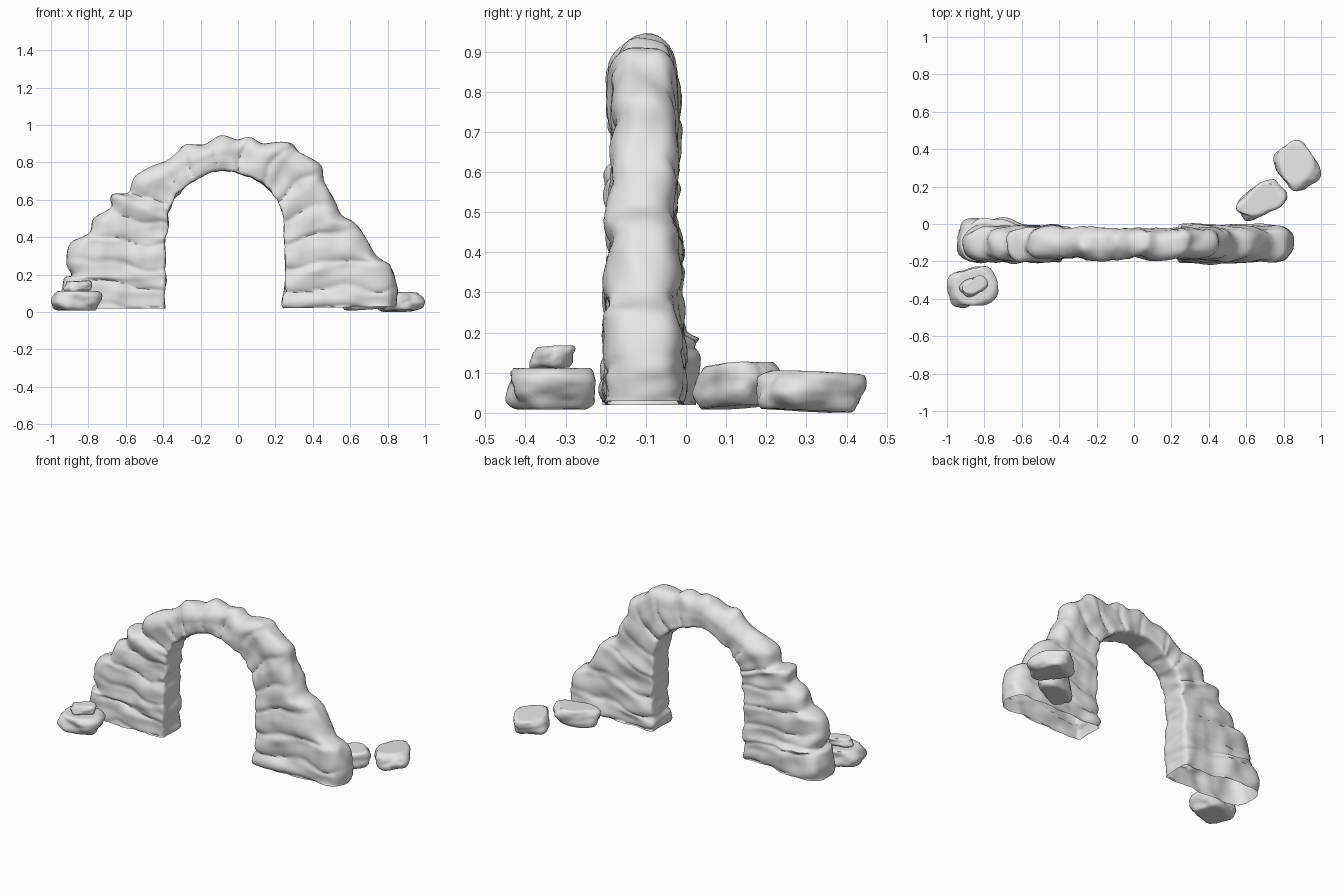
import bpy
import bmesh
import math
import random
from mathutils import Vector, noise

random.seed(4)
cube = bpy.data.objects.get("Cube")
if cube:
    bpy.data.objects.remove(cube, do_unlink=True)

stone = bpy.data.materials.new("pale grey stone")
stone.use_nodes = True
stone.diffuse_color = (0.8, 0.8, 0.8, 1)
stone.node_tree.nodes["Principled BSDF"].inputs["Base Color"].default_value = (0.8, 0.8, 0.8, 1)


def finish(bm, name, angle):
    """Turn a bmesh into a smooth shaded stone object."""
    bmesh.ops.recalc_face_normals(bm, faces=bm.faces)
    mesh = bpy.data.meshes.new(name)
    bm.to_mesh(mesh)
    bm.free()
    mesh.materials.append(stone)
    obj = bpy.data.objects.new(name, mesh)
    bpy.context.collection.objects.link(obj)
    bpy.ops.object.select_all(action="DESELECT")
    obj.select_set(True)
    bpy.context.view_layer.objects.active = obj
    bpy.ops.object.shade_smooth_by_angle(angle=math.radians(angle))
    return obj


def spline(points, s):
    """Smooth curve through the points, one unit of s per point."""
    last = len(points) - 1
    i = min(int(s), last - 1)
    t = s - i
    a, b, c, d = (points[max(0, min(last, i + k))] for k in (-1, 0, 1, 2))
    return b + 0.5 * t * (c - a + t * (2 * a - 5 * b + 4 * c - d + t * (3 * (b - c) + d - a)))


def smoothstep(t):
    t = max(0.0, min(1.0, t))
    return t * t * (3 - 2 * t)


# Courses of the arch: inner x, z and outer x, z, from one foot over to the other
courses = [
    (-.39, .02, -.94, .02), (-.395, .07, -.945, .1), (-.39, .12, -.925, .18),
    (-.385, .18, -.89, .2), (-.39, .24, -.92, .27), (-.385, .3, -.89, .37),
    (-.39, .36, -.8, .42), (-.385, .41, -.77, .5), (-.37, .47, -.685, .555),
    (-.375, .52, -.67, .63), (-.36, .56, -.585, .64), (-.34, .61, -.55, .73),
    (-.31, .64, -.43, .79), (-.27, .68, -.34, .83), (-.23, .7, -.28, .89),
    (-.16, .74, -.18, .9), (-.09, .755, -.09, .94), (-.03, .75, -.01, .92),
    (.03, .73, .06, .935), (.09, .71, .14, .9), (.14, .68, .27, .91),
    (.18, .64, .33, .86), (.21, .6, .43, .79), (.23, .56, .46, .7),
    (.25, .49, .51, .62), (.245, .42, .55, .52), (.25, .36, .64, .47),
    (.25, .3, .69, .38), (.255, .24, .75, .29), (.25, .18, .82, .24),
    (.25, .11, .85, .14), (.235, .07, .85, .08), (.24, .02, .84, .03),
]
inner = [Vector((c[0], c[1])) for c in courses]
outer = [Vector((c[2], c[3])) for c in courses]

STEPS = 6      # sections per course
FLAT = 24      # points along each broad face
CAP = 8        # points round half of the outer edge
MID_Y = -0.105


def half_profile(width, half):
    """Distance from the inner edge and half thickness, inner edge to outer edge."""
    cap = min(0.085, width * 0.45)
    points = [(0, half * k) for k in (0, 0.3, 0.6, 0.88)] + [(0.006, half * 0.97)]
    points += [(0.016 + (width - cap - 0.016) * k / FLAT, half) for k in range(FLAT)]
    for k in range(CAP + 1):
        a = math.pi / 2 * k / CAP
        points.append((width - cap + cap * math.sin(a), half * math.cos(a) ** 0.8))
    return points


def relief(d, s, side):
    """Uneven layered stonework on the broad faces."""
    layer = noise.noise(Vector((d * 6, s * 0.75, side * 9 + 3)))
    lump = noise.noise(Vector((d * 13, s * 0.4, side * 5 + 20)))
    joint = abs(math.sin(math.pi * (s / 2 + 0.4 * noise.noise(Vector((d * 5, s * 0.2, side))))))
    return 0.02 * layer + 0.010 * lump - 0.011 * (1 - joint) ** 3


# Arch wall, swept section by section and left open under the feet
bm = bmesh.new()
rings = []
for n in range((len(courses) - 1) * STEPS + 1):
    s = n / STEPS
    a, b = spline(inner, s), spline(outer, s)
    axis = (b - a).normalized()
    width = (b - a).length
    height = (a.y + b.y) / 2
    half = 0.099 - 0.018 * smoothstep(height / 0.7)
    profile = half_profile(width, half)
    # wide footing stone under the left end
    footing = smoothstep((3.2 - s) / 0.6)
    front = [(d, h, -1) for d, h in profile]
    back = [(d, h, 1) for d, h in profile[-2:0:-1]]
    ring = []
    for d, h, side in front + back:
        share = h / half
        y = MID_Y + side * (h + share * relief(d, s, side))
        if side > 0:
            y += 0.035 * footing * share * smoothstep((d - 0.2) / 0.12)
        dent = 0.010 * noise.noise(Vector((s * 1.3, y * 9, 7))) * (1 - smoothstep(d / 0.05))
        edge = 0.014 * noise.noise(Vector((s * 1.1, y * 14, 2))) * smoothstep((d - width + 0.08) / 0.08)
        p = a + axis * (d + dent + edge)
        ring.append(bm.verts.new((p.x, y, max(0.012, p.y))))
    rings.append(ring)
for r, q in zip(rings, rings[1:]):
    for k in range(len(r)):
        j = (k + 1) % len(r)
        bm.faces.new((r[k], r[j], q[j], q[k]))
finish(bm, "arch_wall", 50)


def boulder(name, low, high, turn, stretch, tilt, seed):
    """Rounded, flat topped rock fitted between two corners."""
    bm = bmesh.new()
    bmesh.ops.create_icosphere(bm, subdivisions=4, radius=1)
    shift = Vector((seed, seed * 2, seed * 3))
    for v in bm.verts:
        p = v.co.normalized()
        p *= (abs(p.x) ** 3 + abs(p.y) ** 3 + abs(p.z) ** 3) ** (-1 / 3)
        p *= 1 + 0.22 * noise.noise(p * 1.1 + shift) + 0.05 * noise.noise(p * 3 + shift)
        p.z = max(-0.8, min(0.75, p.z))
        x, y = p.x * stretch, p.y
        c, w = math.cos(turn), math.sin(turn)
        v.co = (x * c - y * w, x * w + y * c, p.z + tilt * p.x)
    for axis in range(3):
        values = [v.co[axis] for v in bm.verts]
        least, span = min(values), max(values) - min(values)
        for v in bm.verts:
            t = (v.co[axis] - least) / span
            v.co[axis] = low[axis] + t * (high[axis] - low[axis])
    finish(bm, name, 50)


# Loose rocks beside both feet
boulder("left_front_rock", (-1, -.45, .008), (-.725, -.225, .112), 0.2, 1.2, 0.0, 1.7)
boulder("small_stacked_rock", (-.935, -.39, .108), (-.78, -.275, .168), 0.5, 1.4, 0.1, 5.3)
boulder("back_near_rock", (.545, .015, .008), (.82, .24, .128), 0.6, 1.6, 0.12, 8.1)
boulder("back_far_rock", (.745, .175, 0), (1, .45, .106), 2.1, 1.2, -0.1, 11.6)
